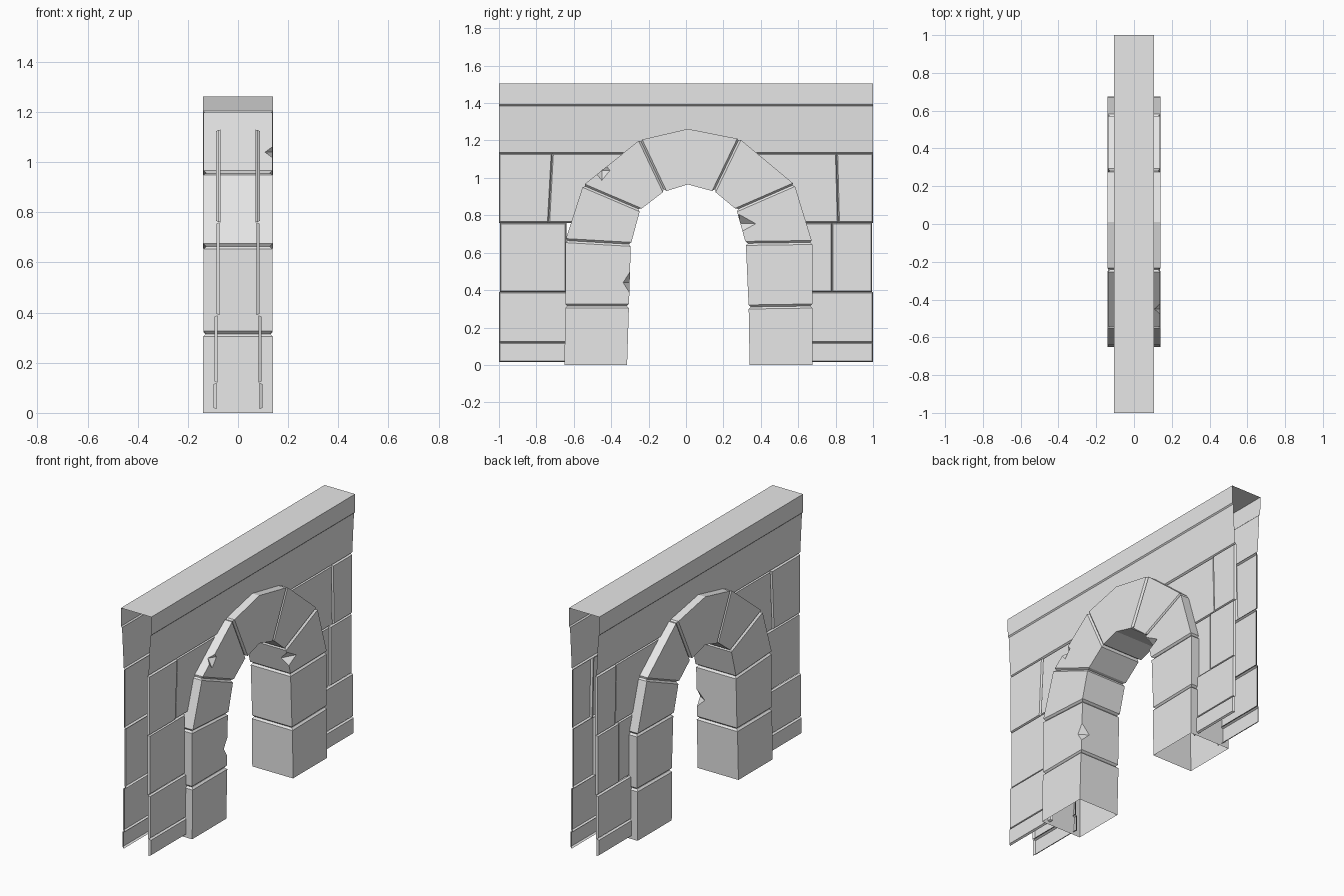
import bpy, bmesh
from mathutils import Vector

old = bpy.data.objects.get("Cube")
if old:
    bpy.data.objects.remove(old, do_unlink=True)

stone = bpy.data.materials.new("grey_stone")
stone.use_nodes = True
stone.diffuse_color = (0.8, 0.8, 0.8, 1)
stone.node_tree.nodes["Principled BSDF"].inputs["Base Color"].default_value = (0.8, 0.8, 0.8, 1)


def finish(bm, name, mirror=False):
    me = bpy.data.meshes.new(name)
    bm.to_mesh(me)
    bm.free()
    me.materials.append(stone)
    ob = bpy.data.objects.new(name, me)
    bpy.context.collection.objects.link(ob)
    if mirror:
        mod = ob.modifiers.new("both_sides", 'MIRROR')
        mod.use_mirror_merge = False
    return ob


def panel(name, x, outline):
    """Open-backed stone face with a bevelled rim, repeated on the other side."""
    bm = bmesh.new()
    face = bm.faces.new([bm.verts.new((x - 0.012, y, z)) for y, z in outline])
    bm.normal_update()
    bmesh.ops.inset_region(bm, faces=[face], use_boundary=True,
                           use_even_offset=True, thickness=0.006, depth=0.012)
    finish(bm, name, True)


def box(y0, y1, z0, z1):
    return [(y0, z0), (y1, z0), (y1, z1), (y0, z1)]


# Wall stones, course by course; inner ends are tucked behind the arch
LOW, MID, HIGH = 0.39, 0.76, 1.13
for side, y0, y1 in (("front", -1, -0.62), ("back", 0.64, 1)):
    panel(side + "_plinth", 0.098, box(y0, y1, 0.015, 0.12))
    panel(side + "_lower_course", 0.093, box(y0, y1, 0.12, LOW))
panel("front_middle_stone", 0.086, box(-0.995, -0.64, LOW, MID))
panel("back_middle_stone_outer", 0.088, box(0.78, 0.995, LOW, MID))
panel("back_middle_stone_inner", 0.082, box(0.6, 0.78, LOW, MID))
panel("front_upper_stone_outer", 0.087, [(-1, MID), (-0.735, MID), (-0.715, HIGH), (-1, HIGH)])
panel("front_upper_stone_inner", 0.082, [(-0.735, MID), (-0.5, MID), (-0.3, HIGH), (-0.715, HIGH)])
panel("back_upper_stone_outer", 0.087, [(0.815, MID), (1, MID), (1, HIGH), (0.805, HIGH)])
panel("back_upper_stone_inner", 0.082, [(0.5, MID), (0.815, MID), (0.805, HIGH), (0.33, HIGH)])

# Flared top beam, hollow underneath and open at its ends
half = [(0.075, 1.13), (0.085, 1.137), (0.097, 1.385), (0.104, 1.392), (0.105, 1.505)]
profile = half + [(-x, z) for x, z in reversed(half)]
bm = bmesh.new()
ends = [[bm.verts.new((x, y, z)) for x, z in profile] for y in (-1, 1)]
for i in range(len(profile) - 1):
    bm.faces.new((ends[0][i], ends[1][i], ends[1][i + 1], ends[0][i + 1]))
finish(bm, "top_beam")


# Arch joints as (outer, inner) points in the y-z plane
joints = [((-0.65, 0), (-0.315, 0)), ((-0.645, 0.315), (-0.305, 0.315)),
          ((-0.645, 0.665), (-0.295, 0.645)), ((-0.55, 0.96), (-0.245, 0.83)),
          ((-0.245, 1.205), (-0.115, 0.93)), ((0.285, 1.21), (0.15, 0.93)),
          ((0.58, 0.965), (0.27, 0.83)), ((0.675, 0.655), (0.32, 0.65)),
          ((0.675, 0.315), (0.335, 0.31)), ((0.675, 0), (0.34, 0))]
joints = [(Vector((0, *o)), Vector((0, *i))) for o, i in joints]
names = ["front_foot", "front_post", "front_springer", "front_voussoir", "keystone",
         "back_voussoir", "back_springer", "back_post", "back_foot"]
depths = [0.14, 0.137, 0.139, 0.137, 0.14, 0.137, 0.139, 0.137, 0.14]
GROOVE = 0.011


def ring(bm, outer, inner, half_x, shrink=0):
    d = (inner - outer).normalized() * shrink
    o, i = outer + d, inner - d
    hx = Vector((half_x - shrink, 0, 0))
    return [bm.verts.new(p) for p in (o + hx, i + hx, i - hx, o - hx)]


def toward(a, b, dist=GROOVE):
    return [p + (q - p).normalized() * dist for p, q in zip(a, b)]


def arch_block(n):
    a, b = joints[n], joints[n + 1]
    first, last = n == 0, n == len(names) - 1
    bm = bmesh.new()
    rings = []
    if not first:
        rings.append(ring(bm, *a, depths[n], GROOVE))
    rings.append(ring(bm, *(a if first else toward(a, b)), depths[n]))
    if names[n] == "keystone":
        crown = (Vector((0, 0.01, 1.262)), Vector((0, 0.01, 0.965)))
        rings.append(ring(bm, *crown, depths[n]))
    rings.append(ring(bm, *(b if last else toward(b, a)), depths[n]))
    if not last:
        rings.append(ring(bm, *b, depths[n], GROOVE))
    for r, s in zip(rings, rings[1:]):
        for k in range(4):
            m = (k + 1) % 4
            bm.faces.new((r[k], r[m], s[m], s[k]))
    # Joint ends are capped, the feet stay open below
    if not first:
        bm.faces.new(rings[0])
    if not last:
        bm.faces.new(rings[-1])
    bmesh.ops.recalc_face_normals(bm, faces=bm.faces)
    return finish(bm, names[n])


blocks = {name: arch_block(n) for n, name in enumerate(names)}


# Chipped edges, cut with small octahedra
def chip(name, centre, radii):
    bm = bmesh.new()
    c = Vector(centre)
    axes = [Vector((radii[0], 0, 0)), Vector((0, radii[1], 0)), Vector((0, 0, radii[2]))]
    for a in axes:
        bm.verts.new(c + a)
        bm.verts.new(c - a)
    bmesh.ops.convex_hull(bm, input=bm.verts)
    bmesh.ops.recalc_face_normals(bm, faces=bm.faces)
    cutter = finish(bm, "chip_cutter")
    cutter.hide_render = True
    ob = blocks[name]
    mod = ob.modifiers.new("chip", 'BOOLEAN')
    mod.operation = 'DIFFERENCE'
    mod.solver = 'EXACT'
    mod.object = cutter
    graph = bpy.context.evaluated_depsgraph_get()
    cut = bpy.data.meshes.new_from_object(ob.evaluated_get(graph))
    ob.modifiers.clear()
    ob.data = cut
    bpy.data.objects.remove(cutter, do_unlink=True)


chip("front_post", (0.14, -0.3, 0.44), (0.06, 0.038, 0.06))
chip("front_voussoir", (0.138, -0.45, 1.04), (0.03, 0.045, 0.055))
chip("back_springer", (0.14, 0.285, 0.755), (0.05, 0.09, 0.05))
